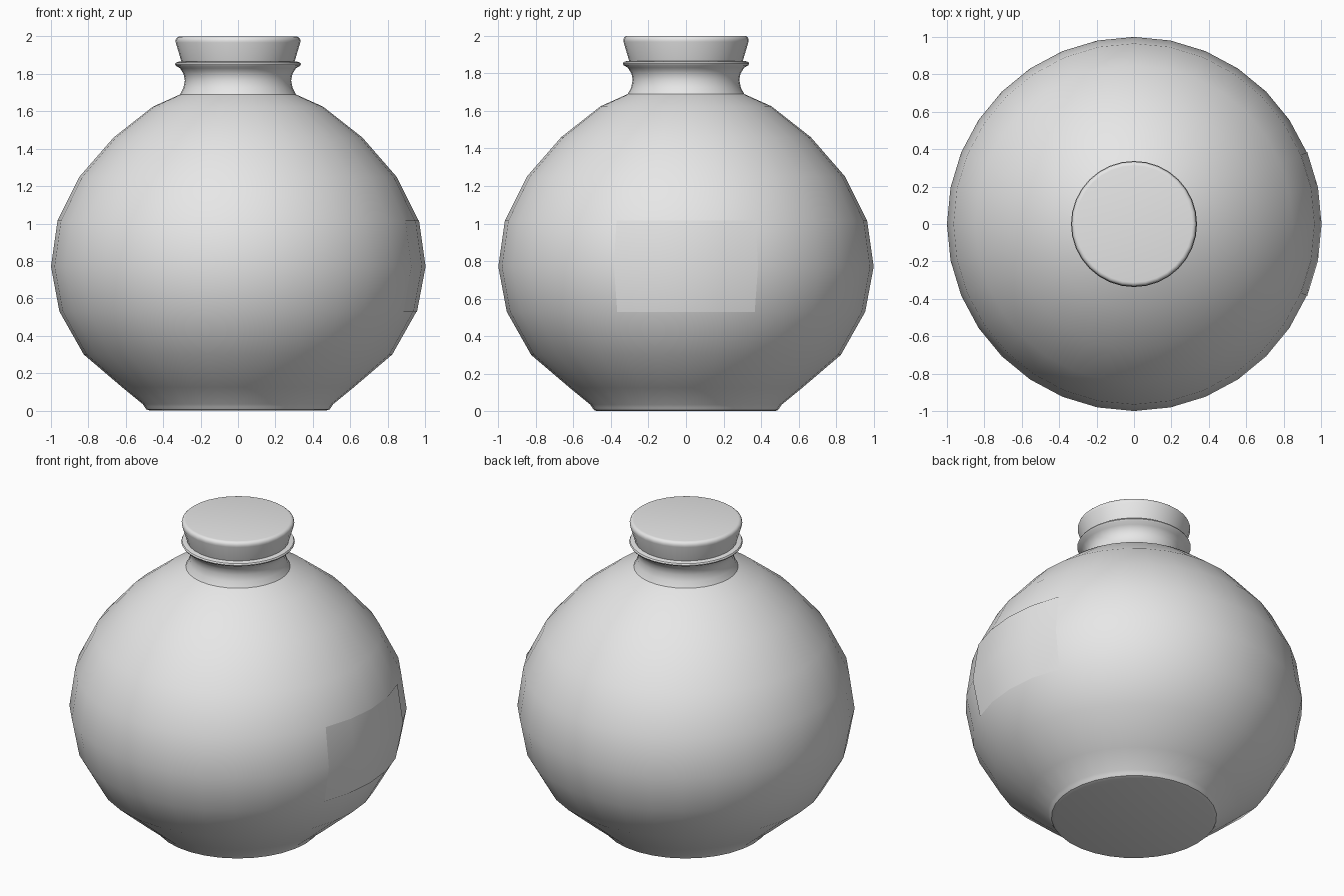
import bpy, bmesh, math

if "Cube" in bpy.data.objects:
    bpy.data.objects.remove(bpy.data.objects["Cube"])

SIDES = 32

grey = bpy.data.materials.new("plain grey")
grey.diffuse_color = (0.8, 0.8, 0.8, 1)
grey.use_nodes = True
grey.node_tree.nodes["Principled BSDF"].inputs["Base Color"].default_value = grey.diffuse_color


def finish(name, bm, angle=35):
    mesh = bpy.data.meshes.new(name)
    bm.to_mesh(mesh)
    bm.free()
    obj = bpy.data.objects.new(name, mesh)
    bpy.context.collection.objects.link(obj)
    mesh.materials.append(grey)
    bpy.ops.object.select_all(action='DESELECT')
    obj.select_set(True)
    bpy.context.view_layer.objects.active = obj
    bpy.ops.object.shade_smooth_by_angle(angle=math.radians(angle))
    return obj


def lathe(name, profile, first=0, count=SIDES, caps=True, angle=35):
    """Turn an (r, z) profile listed from bottom to top around z."""
    bm = bmesh.new()
    full = count == SIDES
    cols = count if full else count + 1
    rings = []
    for r, z in profile:
        ring = []
        for i in range(cols):
            a = 2 * math.pi * (first + i) / SIDES
            ring.append(bm.verts.new((r * math.cos(a), r * math.sin(a), z)))
        rings.append(ring)
    for lo, hi in zip(rings, rings[1:]):
        for i in range(count):
            j = (i + 1) % cols
            bm.faces.new((lo[i], lo[j], hi[j], hi[i]))
    if caps:
        bm.faces.new(rings[0][::-1])
        bm.faces.new(rings[-1])
    return finish(name, bm, angle)


# Round flask with rolled foot, flared neck and lip
lathe("flask", [
    (0.47, 0), (0.49, 0.006), (0.50, 0.02), (0.51, 0.035),
    (0.62, 0.125), (0.825, 0.30), (0.955, 0.53), (1.0, 0.77),
    (0.965, 1.015), (0.848, 1.25), (0.665, 1.46), (0.455, 1.625), (0.31, 1.69),
    (0.292, 1.725), (0.284, 1.765), (0.291, 1.80), (0.31, 1.83),
    (0.332, 1.843), (0.337, 1.852), (0.332, 1.861), (0.318, 1.865)])

# Tapered stopper with rounded top edge
lathe("stopper", [
    (0.301, 1.86), (0.333, 1.968), (0.334, 1.98),
    (0.330, 1.991), (0.322, 1.998), (0.312, 2.0)])

# Thin label wrapped over the right side
lathe("label", [(0.957, 0.528), (1.003, 0.77), (0.968, 1.017)],
      first=-2, count=4, caps=False)
